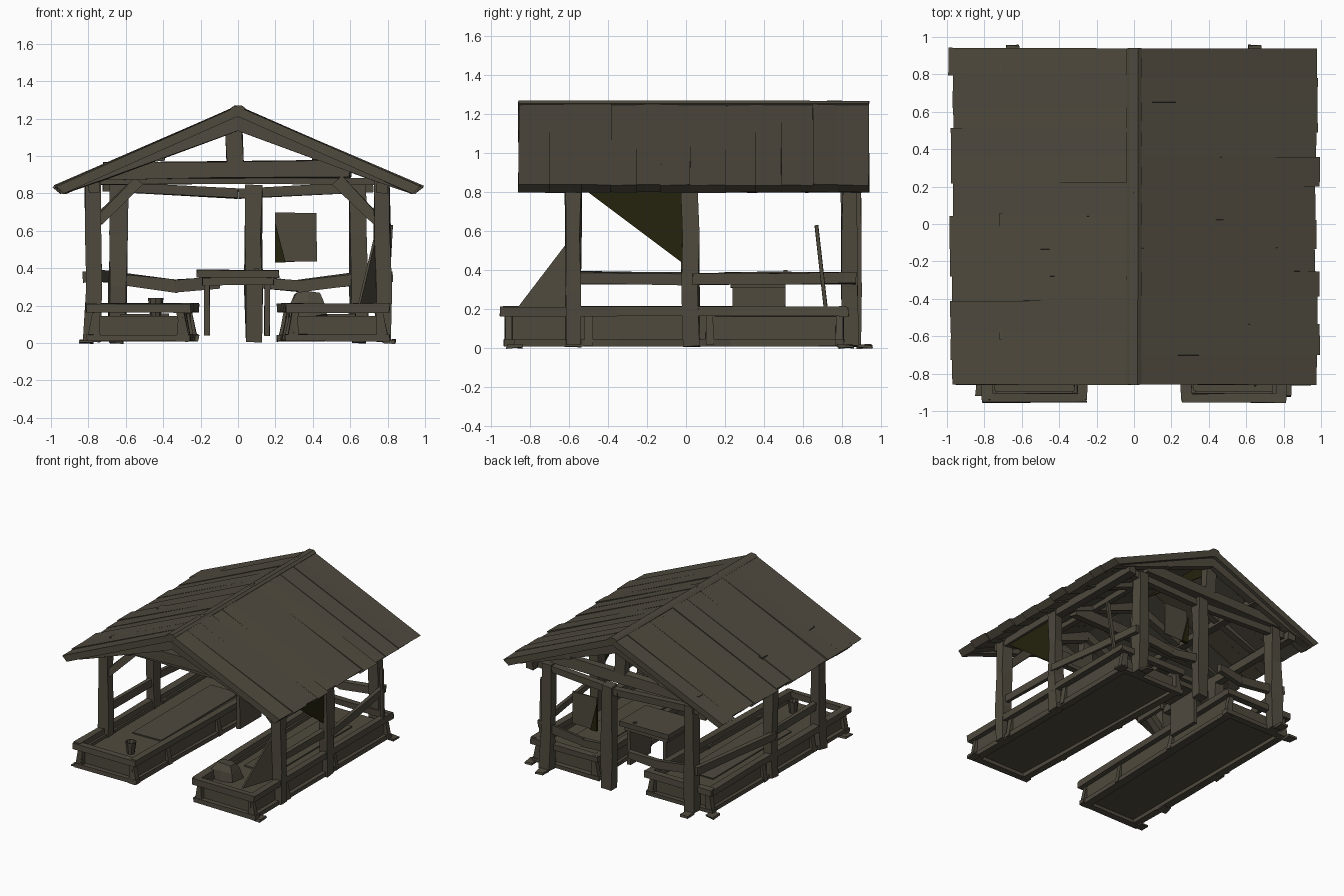
import bpy, bmesh, math, random
from mathutils import Vector

random.seed(4)


def material(name, rgb):
    m = bpy.data.materials.new(name)
    m.diffuse_color = (*rgb, 1)
    return m


WOOD = material("weathered wood", (0.078, 0.068, 0.048))
OLIVE = material("dark olive cloth", (0.018, 0.0165, 0.004))


def make(name, verts, faces, mat=WOOD, jitter=0.0):
    me = bpy.data.meshes.new(name)
    r = lambda: random.uniform(-jitter, jitter)
    me.from_pydata([(x + r(), y + r(), z + r()) for x, y, z in verts], [], faces)
    bm = bmesh.new()
    bm.from_mesh(me)
    bmesh.ops.recalc_face_normals(bm, faces=bm.faces)
    bm.to_mesh(me)
    bm.free()
    me.materials.append(mat)
    ob = bpy.data.objects.new(name, me)
    bpy.context.collection.objects.link(ob)
    return ob


def loft(name, rings, mat=WOOD, jitter=0.0):
    """Skin a list of equal rings and cap both ends."""
    n = len(rings[0])
    verts = [v for ring in rings for v in ring]
    faces = [tuple(range(n)), tuple(range(len(verts) - n, len(verts)))]
    for k in range(len(rings) - 1):
        for i in range(n):
            j = (i + 1) % n
            faces.append((k * n + i, k * n + j, k * n + n + j, k * n + n + i))
    return make(name, verts, faces, mat, jitter)


def beam(name, p, q, w, h, jitter=0.006, cuts=1):
    """Rough-hewn timber from p to q, w wide and h high."""
    p, q = Vector(p), Vector(q)
    d = (q - p).normalized()
    side = Vector((1, 0, 0)) if abs(d.z) > 0.98 else d.cross(Vector((0, 0, 1))).normalized()
    up = side.cross(d)
    rings = []
    for k in range(cuts + 1):
        c = p.lerp(q, k / cuts)
        rings.append([c + side * a * w / 2 + up * b * h / 2
                      for a, b in ((-1, -1), (1, -1), (1, 1), (-1, 1))])
    return loft(name, rings, jitter=jitter)


def box(name, x0, x1, y0, y1, z0, z1, jitter=0.003):
    ring = lambda z: [(x0, y0, z), (x1, y0, z), (x1, y1, z), (x0, y1, z)]
    return loft(name, [ring(z0), ring(z1)], jitter=jitter)


def prism(name, pts, y0, y1, jitter=0.0):
    return loft(name, [[(x, y, z) for x, z in pts] for y in (y0, y1)], jitter=jitter)


for s in (-1, 1):
    # roof boards running down the slope, with ragged eaves
    ys = [-0.86] + [-0.86 + 0.15 * k + random.uniform(-0.03, 0.03) for k in range(1, 12)] + [0.94]
    for k in range(12):
        e = 0.983 + random.uniform(-0.018, 0.012)
        dz = random.uniform(-0.005, 0.003)
        prism("roof_board", [(0, 1.266 + dz), (s * e, 0.838 + dz),
                             (s * (e - 0.045), 0.798), (0, 1.21)],
              ys[k], ys[k + 1] + 0.006 * (k < 11), 0.003)
    # rafters under the roof
    for y in (-0.84, -0.58, 0.0, 0.45, 0.85):
        prism("rafter", [(0, 1.22), (s * 0.93, 0.80), (s * 0.72, 0.87), (0, 1.135)],
              y, y + 0.06, 0.003)
    beam("purlin", (s * 0.42, -0.83, 1.0), (s * 0.42, 0.91, 1.0), 0.05, 0.05)
    beam("wall_plate", (s * 0.77, -0.65, 0.83), (s * 0.77, 0.9, 0.83), 0.06, 0.06, 0.004, 3)

    # posts and corner braces
    beam("front_post", (s * 0.78, -0.58, 0.01), (s * 0.77, -0.58, 0.87), 0.085, 0.08, 0.008, 3)
    beam("middle_post", (s * 0.775, 0.03, 0.01), (s * 0.775, 0.015, 0.87), 0.075, 0.085, 0.008, 3)
    beam("back_post", (s * 0.65, 0.845, 0.01), (s * 0.635, 0.84, 0.86), 0.09, 0.08, 0.008, 3)
    beam("front_brace", (s * 0.75, -0.58, 0.65), (s * 0.53, -0.58, 0.87), 0.05, 0.06)

    # side and back rails
    beam("side_rail", (s * 0.77, -0.55, 0.36), (s * 0.77, 0.03, 0.355), 0.03, 0.06)
    beam("side_rail", (s * 0.815, 0.03, 0.355), (s * 0.70, 0.87, 0.36), 0.03, 0.06, 0.006, 2)
    beam("back_rail", (s * 0.66, 0.84, 0.345), (s * 0.32, 0.84, 0.305), 0.035, 0.065)
    beam("back_rail", (s * 0.34, 0.84, 0.305), (s * 0.10, 0.86, 0.325), 0.035, 0.06)

    # long raised bed: floor, recessed base, rim, walls and stiles; slightly wider at the back
    y0, y1 = -0.93, 0.81
    inner = lambda y: 0.28 - 0.045 * (y - y0) / (y1 - y0)
    outer = lambda y: 0.785
    ring = lambda z, d: [(s * (inner(y0) + d), y0 + d, z), (s * (outer(y0) - d), y0 + d, z),
                         (s * (outer(y1) - d), y1 - d, z), (s * (inner(y1) + d), y1 - d, z)]
    loft("bed_floor", [ring(0.04, 0.035), ring(0.145, 0.035)])
    for edge, sign in ((inner, 1), (outer, -1)):
        at = lambda y, d, z: (s * (edge(y) + sign * d), y, z)
        beam("bed_long_rim", at(y0 - 0.01, 0, 0.187), at(y1 + 0.01, 0, 0.187), 0.055, 0.048, 0.004, 3)
        beam("bed_long_foot", at(y0, 0.02, 0.027), at(y1, 0.02, 0.027), 0.06, 0.034, 0.004, 3)
        beam("bed_long_wall", at(y0, 0.03, 0.1), at(y1, 0.03, 0.1), 0.025, 0.14, 0.003)
        for y in (y0 + 0.02, -0.5, 0.12, y1 - 0.02):
            beam("bed_stile", at(y, 0, 0.015), at(y, 0.03, 0.17), 0.04, 0.04, 0.004)
    for y, d in ((y0, 0.02), (y1, -0.02)):
        a, b = s * (inner(y) - 0.025), s * (outer(y) + 0.025)
        beam("bed_end_rim", (a, y, 0.187), (b, y, 0.187), 0.05, 0.048, 0.004)
        beam("bed_end_foot", (a, y + d, 0.027), (b, y + d, 0.027), 0.05, 0.034, 0.004)
    box("bed_inner_plank", s * 0.5 - 0.13, s * 0.5 + 0.13, -0.45, 0.55, 0.14, 0.155)

    # chips of stone at the posts
    for x, y in ((0.81, -0.88), (0.81, 0.82), (0.65, 0.915)):
        box("ground_chip", s * x - 0.035, s * x + 0.035, y - 0.04, y + 0.04, 0.0, 0.016, 0.006)

# ridge cap
prism("ridge_cap", [(-0.04, 1.254), (-0.02, 1.268), (0.02, 1.268), (0.04, 1.254), (0, 1.2)],
      -0.86, 0.94, 0.002)

# tie beams, king posts and back framing
for y in (-0.58, 0.02, 0.84):
    beam("tie_beam", (-0.72, y, 0.92), (0.60, y, 0.93), 0.06, 0.085, 0.008, 2)
    beam("king_post", (-0.015, y, 0.95), (-0.025, y, 1.18), 0.085, 0.06)
beam("front_cross_beam", (-0.80, -0.55, 0.865), (0.80, -0.55, 0.865), 0.05, 0.035, 0.004, 2)
beam("back_cross_beam", (-0.72, 0.84, 0.835), (0.0, 0.85, 0.80), 0.05, 0.055, 0.004)
beam("back_cross_beam", (0.0, 0.85, 0.80), (0.72, 0.84, 0.835), 0.05, 0.055, 0.004)
beam("back_centre_post", (0.085, 0.86, 0.01), (0.08, 0.86, 0.84), 0.09, 0.08, 0.008, 3)

# counter table between the beds
box("counter_top", -0.22, 0.22, 0.20, 0.54, 0.35, 0.39)
box("counter_apron", -0.19, 0.19, 0.23, 0.51, 0.31, 0.35)
for x in (-0.165, 0.155):
    box("counter_side_panel", x - 0.015, x + 0.015, 0.24, 0.51, 0.04, 0.32)
beam("counter_peg", (0.1, 0.51, 0.35), (0.1, 0.51, 0.4), 0.02, 0.02, 0.001)

# hanging panel on the back, with an olive stripe
box("hanging_panel", 0.2, 0.42, 0.845, 0.855, 0.435, 0.695, 0.004)
loft("panel_stripe", [[(0.198, y, 0.43), (0.255, y, 0.43), (0.198, y, 0.65)]
                      for y in (0.838, 0.862)], OLIVE)

# triangular cloths on the right side and under the ridge
loft("side_cloth", [[(x, -0.57, 0.85), (x, 0.03, 0.40), (x, 0.03, 0.85)]
                    for x in (0.775, 0.781)], OLIVE)
loft("ridge_cloth", [[(x, -0.15, 1.25), (x, 0.80, 1.21), (x, 0.85, 1.09)]
                     for x in (0.0, 0.006)], OLIVE)

# leaning triangular board at the front right post, and a leaning stick
loft("leaning_board", [[(0.73 + d, -0.58, 0.58), (0.64 + d, -0.87, 0.2), (0.74 + d, -0.58, 0.2)]
                       for d in (0, 0.012)])
beam("leaning_stick", (0.79, 0.72, 0.18), (0.815, 0.67, 0.63), 0.025, 0.018, 0.002)


def tub(name, x, y, z, r0, r1, h, n=8):
    rings = [(r0, z), (r1, z + h), (r1 * 0.8, z + h), (r0 * 0.8, z + h * 0.4)]
    loft(name, [[(x + r * math.cos(2 * math.pi * i / n), y + r * math.sin(2 * math.pi * i / n), zz)
                 for i in range(n)] for r, zz in rings])


# bucket in the left bed, sack in the right bed
tub("bucket", -0.44, -0.74, 0.145, 0.028, 0.042, 0.095)
loft("sack", [[(0.37 + a * r, -0.68 + b * r, z) for a, b in
               ((-1, -0.6), (0, -0.9), (1, -0.6), (1, 0.6), (0, 0.9), (-1, 0.6))]
              for r, z in ((0.1, 0.145), (0.09, 0.22), (0.06, 0.27))], jitter=0.01)
